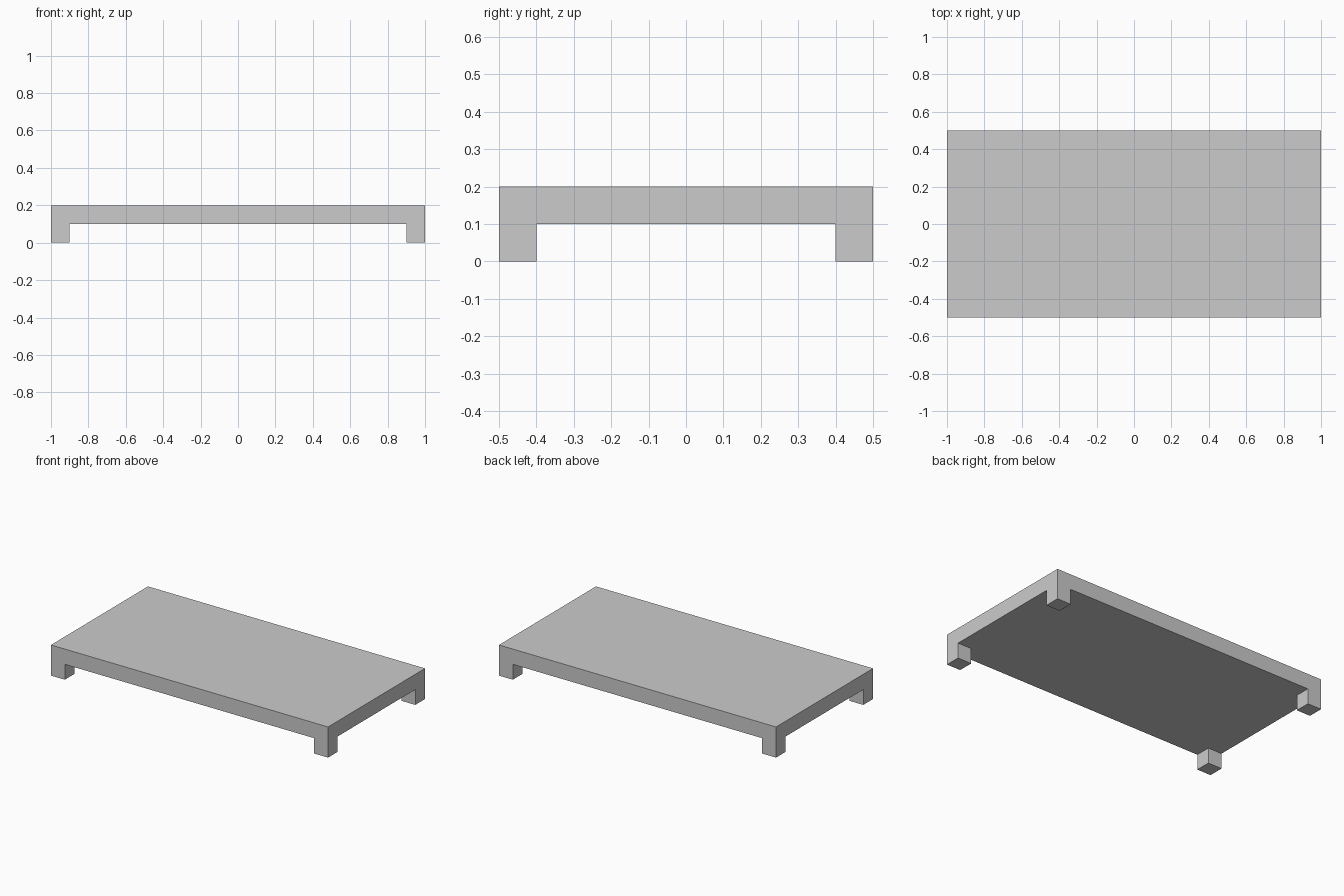
import bpy, bmesh

if "Cube" in bpy.data.objects:
    bpy.data.objects.remove(bpy.data.objects["Cube"])

X, Y = (-1.0, -0.9, 0.9, 1.0), (-0.5, -0.4, 0.4, 0.5)
UNDERSIDE, TOP = 0.1, 0.2


def extrude(bm, faces, dz):
    """Extrude faces straight up or down by dz."""
    geom = bmesh.ops.extrude_face_region(bm, geom=faces)["geom"]
    verts = [g for g in geom if isinstance(g, bmesh.types.BMVert)]
    bmesh.ops.translate(bm, verts=verts, vec=(0, 0, dz))


bm = bmesh.new()

# Underside grid, with a small square cell at each corner
grid = [[bm.verts.new((x, y, UNDERSIDE)) for y in Y] for x in X]
cells = {(i, j): bm.faces.new((grid[i][j], grid[i][j + 1],
                               grid[i + 1][j + 1], grid[i + 1][j]))
         for i in range(3) for j in range(3)}

# Slab: keep the underside and raise a copy for the top
top = bmesh.ops.duplicate(bm, geom=list(cells.values()))["geom"]
top_verts = [g for g in top if isinstance(g, bmesh.types.BMVert)]
bmesh.ops.translate(bm, verts=top_verts, vec=(0, 0, TOP - UNDERSIDE))
bmesh.ops.bridge_loops(bm, edges=[e for e in bm.edges if e.is_boundary])

# Legs: pull each corner cell down to the ground
for i in (0, 2):
    for j in (0, 2):
        extrude(bm, [cells[i, j]], -UNDERSIDE)

# Merge flat faces and make normals consistent
bmesh.ops.dissolve_limit(bm, angle_limit=0.01, verts=bm.verts[:], edges=bm.edges[:])
bmesh.ops.recalc_face_normals(bm, faces=bm.faces[:])

mesh = bpy.data.meshes.new("low_platform")
bm.to_mesh(mesh)
bm.free()
bpy.context.collection.objects.link(bpy.data.objects.new("low_platform", mesh))
